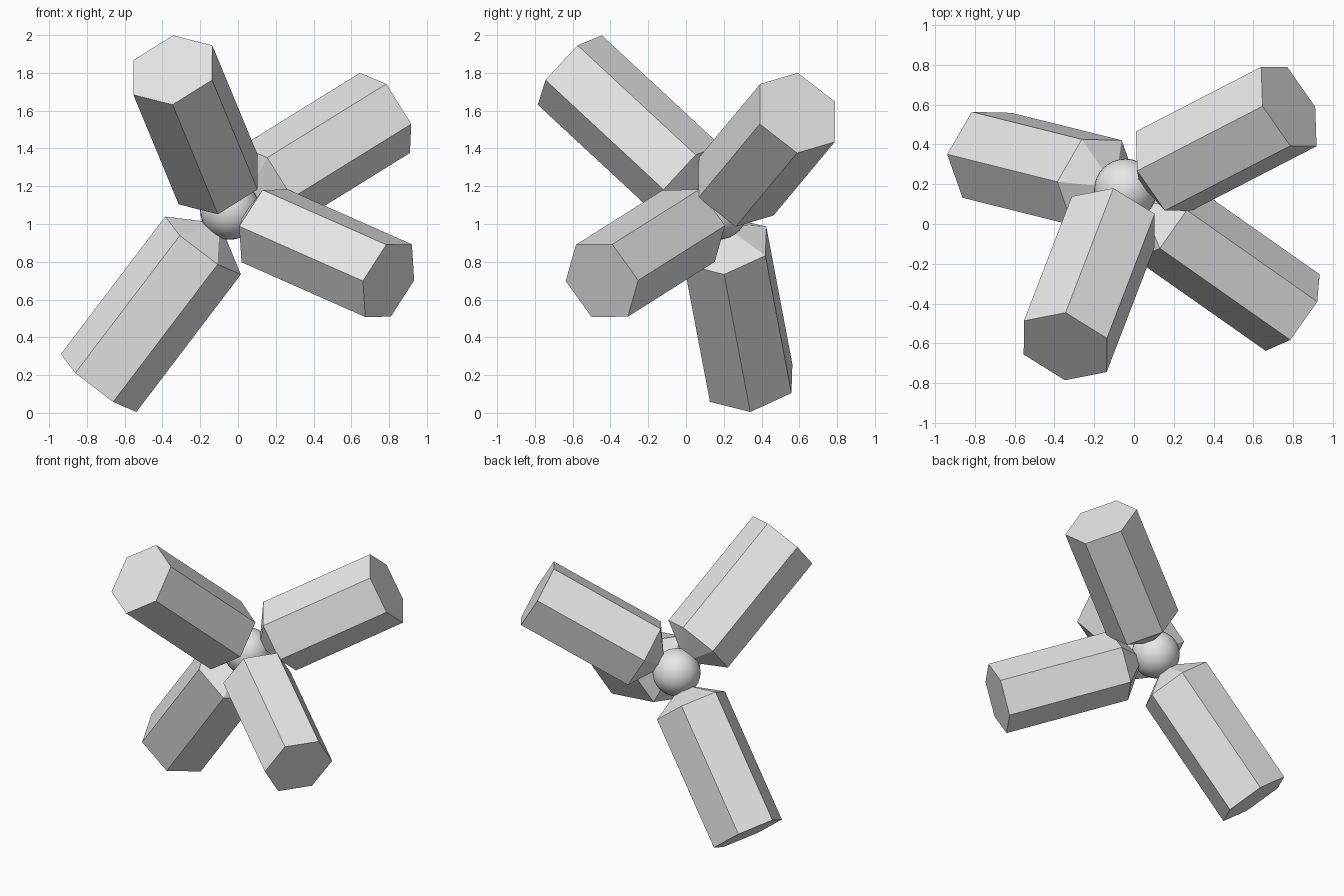
import bpy
import bmesh
from math import cos, sin, tau
from mathutils import Vector

default_cube = bpy.data.objects.get("Cube")
if default_cube:
    bpy.data.objects.remove(default_cube, do_unlink=True)

# Single light grey finish
grey = bpy.data.materials.new("light_grey")
grey.use_nodes = True
colour = (0.8, 0.8, 0.8, 1)
grey.diffuse_color = colour
grey.node_tree.nodes["Principled BSDF"].inputs["Base Color"].default_value = colour

HUB = Vector((-0.043, 0.17, 1.075))
TIP_GAP = 0.09      # distance from hub centre to each pointed tip
SIDES = 6


def add_arm(name, inner, outer, corner, radius):
    """Hexagonal prism from inner to outer, with a pointed tip at the hub.
    corner is the rough direction from the axis to one corner."""
    inner, outer = Vector(inner), Vector(outer)
    axis = (outer - inner).normalized()
    u = Vector(corner)
    u = (u - axis * u.dot(axis)).normalized()
    v = axis.cross(u)
    spokes = [(u * cos(tau * i / SIDES) + v * sin(tau * i / SIDES)) * radius
              for i in range(SIDES)]

    bm = bmesh.new()
    near = [bm.verts.new(inner + s) for s in spokes]
    far = [bm.verts.new(outer + s) for s in spokes]
    tip = bm.verts.new(HUB + axis * TIP_GAP)
    for i in range(SIDES):
        j = (i + 1) % SIDES
        bm.faces.new((near[i], near[j], far[j], far[i]))
        bm.faces.new((near[j], near[i], tip))
    bm.faces.new(far)
    bmesh.ops.recalc_face_normals(bm, faces=bm.faces)
    mesh = bpy.data.meshes.new(name)
    bm.to_mesh(mesh)
    bm.free()
    mesh.materials.append(grey)
    bpy.context.collection.objects.link(bpy.data.objects.new(name, mesh))


# Four hexagonal arms
add_arm("upper_front_arm", (-0.105, 0.01, 1.235), (-0.345, -0.615, 1.815),
        (0, 0.165, 0.185), 0.25)
add_arm("upper_back_arm", (0.148, 0.265, 1.198), (0.778, 0.59, 1.588),
        (-0.137, 0, 0.212), 0.25)
add_arm("lower_front_arm", (0.142, 0.015, 0.99), (0.797, -0.445, 0.70),
        (-0.137, -0.185, 0), 0.235)
add_arm("lower_back_arm", (-0.185, 0.207, 0.886), (-0.738, 0.345, 0.158),
        (-0.2, 0.005, 0.152), 0.252)

# Central ball
bpy.ops.mesh.primitive_uv_sphere_add(segments=32, ring_count=16, radius=0.158,
                                     location=HUB)
ball = bpy.context.object
ball.name = "central_ball"
ball.data.materials.append(grey)
bpy.ops.object.shade_smooth()
